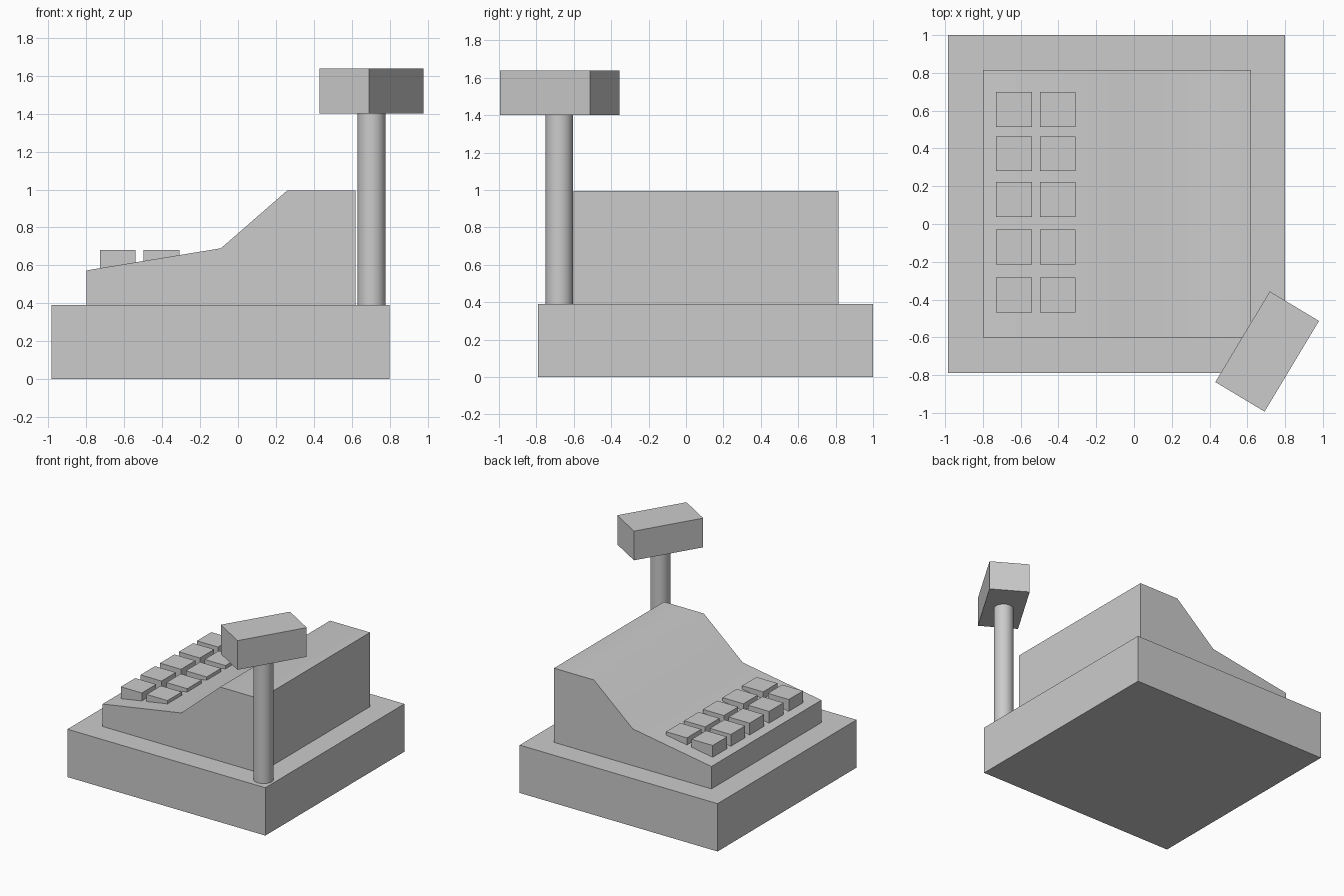
import bpy, bmesh
from math import radians
from mathutils import Matrix

if "Cube" in bpy.data.objects:
    bpy.data.objects.remove(bpy.data.objects["Cube"])


def finish(name, bm, smooth_angle=None):
    bmesh.ops.recalc_face_normals(bm, faces=bm.faces)
    mesh = bpy.data.meshes.new(name)
    bm.to_mesh(mesh)
    bm.free()
    obj = bpy.data.objects.new(name, mesh)
    bpy.context.collection.objects.link(obj)
    if smooth_angle:
        bpy.ops.object.select_all(action='DESELECT')
        obj.select_set(True)
        bpy.context.view_layer.objects.active = obj
        bpy.ops.object.shade_smooth_by_angle(angle=radians(smooth_angle))
    return obj


def box(name, x, y, z):
    """Box spanning the (min, max) pairs, with its origin at the centre."""
    spans = (x, y, z)
    bm = bmesh.new()
    bmesh.ops.create_cube(bm, size=1, matrix=Matrix.Diagonal([b - a for a, b in spans] + [1]))
    obj = finish(name, bm)
    obj.location = [(a + b) / 2 for a, b in spans]
    return obj


# Cash drawer base
box("drawer_base", (-0.985, 0.80), (-0.79, 1.0), (0, 0.39))

# Register body: side profile extruded along y, soft shading over the slope
profile = [(-0.80, 0.39), (0.62, 0.39), (0.62, 0.995), (0.26, 0.995), (-0.09, 0.69), (-0.80, 0.573)]
bm = bmesh.new()
side = bm.faces.new([bm.verts.new((x, -0.602, z)) for x, z in profile])
extruded = bmesh.ops.extrude_face_region(bm, geom=[side], use_keep_orig=True)["geom"]
bmesh.ops.translate(bm, vec=(0, 1.417, 0), verts=[v for v in extruded if isinstance(v, bmesh.types.BMVert)])
finish("register_body", bm, 50)

# Keypad: two columns of five keys sunk into the slope
KEY = 0.185
for row, y in enumerate((-0.375, -0.121, 0.13, 0.372, 0.606)):
    for col, x in enumerate((-0.635, -0.403)):
        box(f"key_{row + 1}_{col + 1}", (x - KEY / 2 - 0.002, x + KEY / 2 + 0.002),
            (y - KEY / 2, y + KEY / 2), (0.50, 0.681))

# Display pole
bm = bmesh.new()
bmesh.ops.create_cone(bm, cap_ends=True, segments=32, radius1=0.074, radius2=0.074, depth=1.01)
pole = finish("display_pole", bm, 40)
pole.location = (0.705, -0.677, 0.895)

# Customer display, turned on the pole
display = box("customer_display", (0.553, 0.857), (-0.955, -0.395), (1.40, 1.638))
display.rotation_euler.z = radians(-31)
